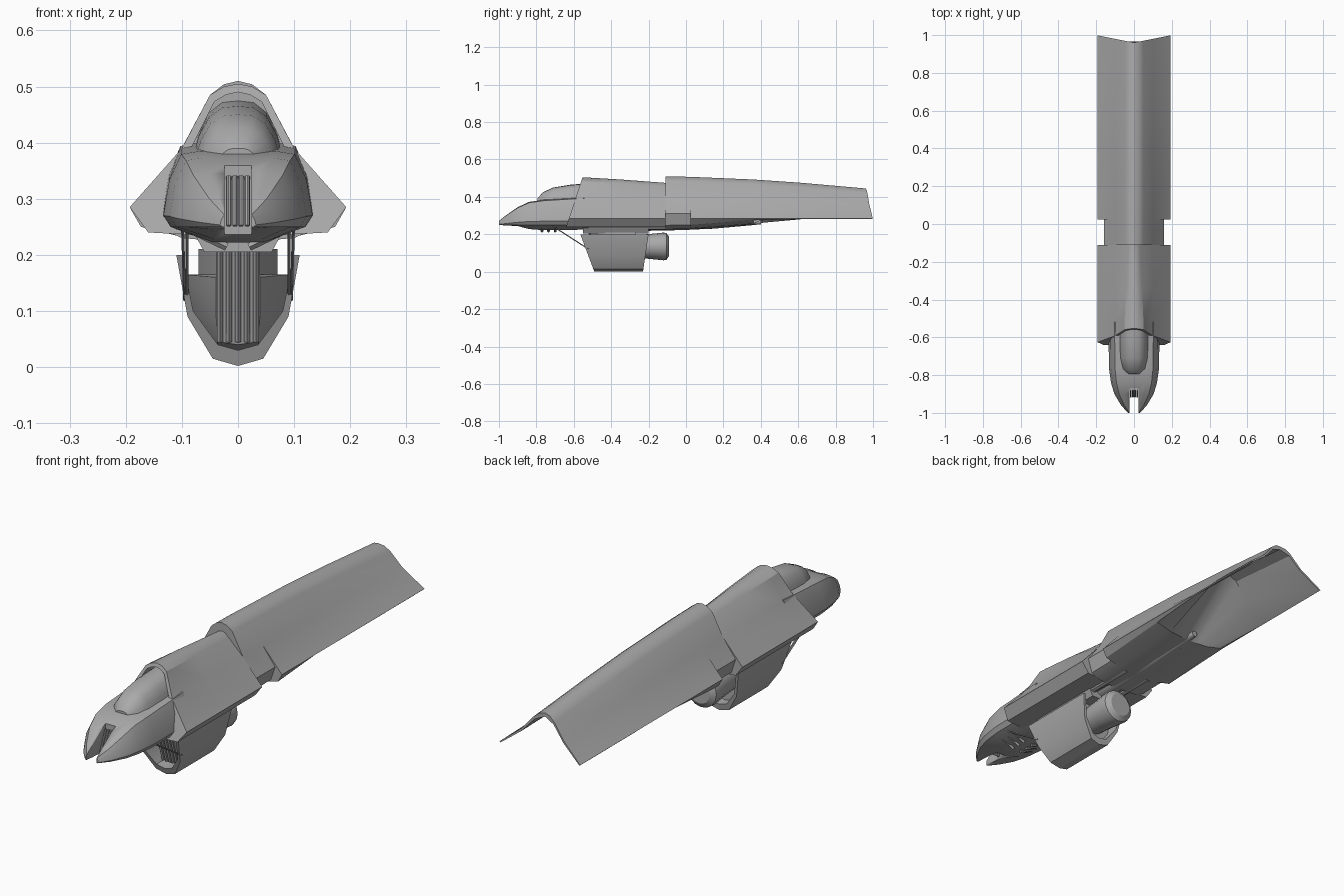
import bpy, bmesh, math
from mathutils import Vector

default_cube = bpy.data.objects.get("Cube")
if default_cube:
    bpy.data.objects.remove(default_cube, do_unlink=True)

# Single hull colour
hull_grey = bpy.data.materials.new("hull_grey")
hull_grey.use_nodes = True
colour = (0.4, 0.4, 0.4, 1)
hull_grey.diffuse_color = colour
hull_grey.node_tree.nodes["Principled BSDF"].inputs["Base Color"].default_value = colour


def finish(name, bm, angle=30):
    """Turn a bmesh into a shaded object with the hull colour."""
    bmesh.ops.recalc_face_normals(bm, faces=bm.faces)
    mesh = bpy.data.meshes.new(name)
    bm.to_mesh(mesh)
    bm.free()
    mesh.materials.append(hull_grey)
    obj = bpy.data.objects.new(name, mesh)
    bpy.context.collection.objects.link(obj)
    bpy.ops.object.select_all(action='DESELECT')
    obj.select_set(True)
    bpy.context.view_layer.objects.active = obj
    bpy.ops.object.shade_smooth_by_angle(angle=math.radians(angle))
    return obj


def ring(y, half, rake_x=0, rake_z=0):
    """Half outline in x and z, mirrored into a closed ring at station y."""
    left = [Vector((x, y + rake_x * x + rake_z * z, z)) for x, z in half]
    right = [Vector((-p.x, p.y, p.z)) for p in reversed(left) if p.x > 0]
    return left + right


def loft(name, rings, angle=30):
    """Skin a row of matching rings and cap both ends."""
    bm = bmesh.new()
    rows = [[bm.verts.new(p) for p in points] for points in rings]
    for row, following in zip(rows, rows[1:]):
        for i in range(len(row)):
            j = (i + 1) % len(row)
            bm.faces.new((row[i], row[j], following[j], following[i]))
    bm.faces.new(rows[0])
    bm.faces.new(rows[-1])
    bmesh.ops.remove_doubles(bm, verts=bm.verts, dist=0.0001)
    return finish(name, bm, angle)


def box(name, low, high):
    bm = bmesh.new()
    bmesh.ops.create_cube(bm, size=1)
    low, high = Vector(low), Vector(high)
    for v in bm.verts:
        v.co = (low + high) / 2 + v.co * (high - low)
    return finish(name, bm)


def rod(name, start, end, radius, sides=8):
    bm = bmesh.new()
    start, end = Vector(start), Vector(end)
    axis = end - start
    bmesh.ops.create_cone(bm, cap_ends=True, segments=sides, radius1=radius,
                          radius2=radius, depth=axis.length)
    turn = axis.to_track_quat('Z', 'Y')
    for v in bm.verts:
        v.co = turn @ v.co + (start + end) / 2
    return finish(name, bm)


def round_ring(y, radius, centre, steps=8):
    angles = [math.pi * i / steps for i in range(steps + 1)]
    half = [(radius * math.sin(a), centre + radius * math.cos(a)) for a in angles]
    half[-1] = (0, centre - radius)
    return ring(y, half)


# Tail shell: a peaked roof over a belly that opens into a thin chevron
def tail_ring(y, ridge, edge, hollow, rake=0):
    eave = 0.285 if edge > 0.18 else 0.31
    mid = 0.285 + (ridge - 0.285) * 0.47
    roof = [(0, ridge), (0.025, ridge - 0.006), (0.05, ridge - 0.025), (0.1, mid), (edge, eave)]
    if hollow:
        under = [(edge - 0.004, eave - 0.004), (0.1, mid - 0.012),
                 (0.045, ridge - 0.035), (0, ridge - 0.016)]
    else:
        drop = 0.03 * max(0, 1 - max(y, 0) / 0.4)
        under = [(edge - 0.02, 0.278 - drop), (0.1, 0.26 - drop),
                 (0.045, 0.255 - drop), (0, 0.255 - drop)]
    return ring(y, roof + under, rake)


WING = 0.193
loft("tail_shell", [
    tail_ring(-0.11, 0.51, 0.16, False),
    tail_ring(0.025, 0.507, 0.16, False),
    tail_ring(0.025, 0.507, WING, False),
    tail_ring(0.36, 0.493, WING, False),
    tail_ring(0.62, 0.475, WING, True),
    tail_ring(0.96, 0.445, WING, True, 0.2)], 25)


# Forward shell with a recessed opening behind the canopy
def shell_ring(y, ridge, shoulder, rake=0):
    return ring(y, [(0, ridge), (shoulder / 2, ridge - 0.005), (shoulder, ridge - 0.02),
                    (0.1, 0.39), (WING, 0.285), (0.16, 0.24), (0.07, 0.235), (0, 0.235)], 0, rake)


opening = [(0, 0.49), (0.022, 0.485), (0.042, 0.473), (0.086, 0.385),
           (0.13, 0.29), (0.12, 0.255), (0.06, 0.25), (0, 0.25)]
loft("forward_shell", [
    ring(-0.5, opening),
    ring(-0.72, opening, 0, 0.33),
    shell_ring(-0.72, 0.505, 0.05, 0.33),
    shell_ring(-0.52, 0.503, 0.05),
    shell_ring(-0.35, 0.493, 0.044),
    shell_ring(-0.11, 0.475, 0.032)], 25)


# Nose: rounded wedge with a flat chin
def nose_ring(y, width, top, chin):
    height = top - 0.25
    outline = [(0, 1), (0.5, 1), (0.76, 0.96), (0.92, 0.62), (1, 0.15), (0.9, 0)]
    half = [(width * x, 0.25 + height * z) for x, z in outline]
    return ring(y, half + [(width * 0.35, chin), (0, chin)])


nose = loft("nose", [
    nose_ring(-1, 0.032, 0.272, 0.249),
    nose_ring(-0.96, 0.068, 0.303, 0.247),
    nose_ring(-0.9, 0.104, 0.345, 0.244),
    nose_ring(-0.84, 0.122, 0.373, 0.228),
    nose_ring(-0.76, 0.133, 0.385, 0.222),
    nose_ring(-0.52, 0.135, 0.4, 0.225)], 35)

# Gun slot through the nose tip, with upright barrels at its back wall
cutter = box("slot_cutter", (-0.024, -1.1, 0.2), (0.024, -0.87, 0.5))
cutter.hide_render = True
slot = nose.modifiers.new("slot", 'BOOLEAN')
slot.object = cutter
slot.solver = 'EXACT'
bpy.context.view_layer.objects.active = nose
bpy.ops.object.modifier_apply(modifier="slot")
bpy.data.objects.remove(cutter, do_unlink=True)
for i in range(4):
    x = -0.0165 + 0.011 * i
    rod("nose_barrel", (x, -0.915, 0.252), (x, -0.878, 0.34), 0.0045)

# Canopy
arch = [(0, 1), (0.35, 0.97), (0.65, 0.78), (0.88, 0.4), (1, 0), (0, 0)]
loft("canopy", [
    ring(y, [(width * x, 0.375 + (top - 0.375) * z) for x, z in arch])
    for y, width, top in [(-0.795, 0.03, 0.39), (-0.765, 0.062, 0.425), (-0.71, 0.075, 0.45),
                          (-0.62, 0.08, 0.465), (-0.48, 0.08, 0.476)]], 40)

# Lower engine pod: open U-shaped cowl, its core and the pylon above
cowl = [(0, 0.03), (0.036, 0.04), (0.08, 0.1), (0.1, 0.2),
        (0.11, 0.2), (0.09, 0.09), (0.045, 0.015), (0, 0.002)]
loft("pod_cowl", [ring(-0.49, cowl, 0, -0.375), ring(-0.23, cowl, 0, 0.15)])

core_front = [(0, 0.21), (0.038, 0.21), (0.038, 0.165), (0.039, 0.16),
              (0.039, 0.09), (0.036, 0.045), (0, 0.04)]
core_back = [(0, 0.21), (0.07, 0.21), (0.07, 0.165), (0.094, 0.165),
             (0.08, 0.09), (0.04, 0.03), (0, 0.025)]
loft("pod_core", [ring(-0.45, core_front, 0, -0.3), ring(-0.38, core_back, 0, -0.1),
                  ring(-0.27, core_back)])
for i in range(5):
    x = -0.032 + 0.016 * i
    rod("intake_slat", (x, -0.467, 0.045), (x, -0.517, 0.21), 0.005, 4)

pylon = [(0, 0.26), (0.09, 0.26), (0.06, 0.205), (0, 0.205)]
loft("pod_pylon", [ring(-0.55, pylon), ring(-0.2, pylon)])

# Exhaust nozzle and belly duct
loft("nozzle", [round_ring(y, r, 0.135) for y, r in
                [(-0.28, 0.06), (-0.2, 0.066), (-0.12, 0.074), (-0.105, 0.072), (-0.09, 0.05)]])
loft("belly_duct", [round_ring(y, r, 0.265) for y, r in
                    [(-0.5, 0.05), (-0.1, 0.045), (0.15, 0.035), (0.4, 0.012)]])

# Paired struts, chin ribs and belly fairings
for side in (-1, 1):
    for gap in (0, 0.008):
        rod("pod_strut", (side * (0.099 - gap), -0.73, 0.255),
            (side * (0.095 - gap / 2), -0.52, 0.12), 0.003, 6)
    for i in range(3):
        y = -0.77 + 0.035 * i
        rod("chin_rib", (side * 0.02, y, 0.214), (side * 0.085, y, 0.245), 0.007, 4)
    rod("belly_fairing", (side * 0.057, -0.22, 0.24), (side * 0.057, 0.02, 0.24), 0.016)
